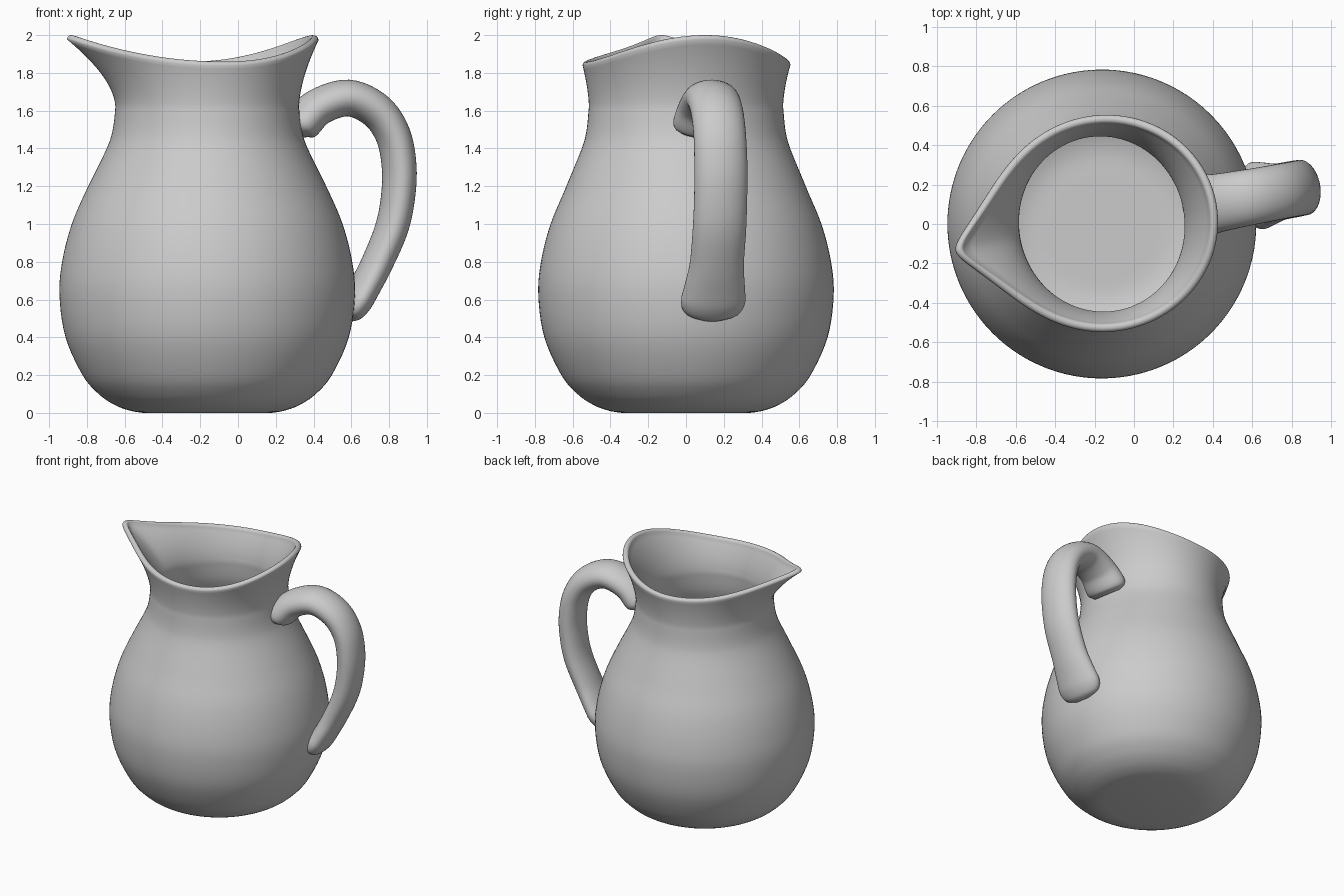
import bpy, bmesh
from math import sin, cos, pi, radians, exp, sqrt

if "Cube" in bpy.data.objects:
    bpy.data.objects.remove(bpy.data.objects["Cube"])

SEG = 144
NECK_Z = 1.62
LIP = 0.022
WALL = 0.068


def spline(pts, n):
    """Catmull-Rom curve through points of any dimension."""
    p = [pts[0]] + pts + [pts[-1]]
    out = []
    for i in range(1, len(p) - 2):
        for k in range(n):
            t = k / n
            out.append(tuple(0.5 * (2 * b + (c - a) * t + (2 * a - 5 * b + 4 * c - d) * t ** 2
                                    + (3 * b - a - 3 * c + d) * t ** 3)
                             for a, b, c, d in zip(*p[i - 1:i + 3])))
    return out + [tuple(pts[-1])]


def skin(name, rings):
    """Join closed rings of points into a smooth capped surface."""
    bm = bmesh.new()
    rows = [[bm.verts.new(co) for co in ring] for ring in rings]
    for r0, r1 in zip(rows, rows[1:]):
        n = len(r0)
        for i in range(n):
            j = (i + 1) % n
            bm.faces.new((r0[i], r0[j], r1[j], r1[i]))
    bm.faces.new(rows[0])
    bm.faces.new(rows[-1])
    bmesh.ops.recalc_face_normals(bm, faces=bm.faces)
    me = bpy.data.meshes.new(name)
    bm.to_mesh(me)
    bm.free()
    me.polygons.foreach_set("use_smooth", [True] * len(me.polygons))
    ob = bpy.data.objects.new(name, me)
    bpy.context.collection.objects.link(ob)
    # the spout and handle axis is turned slightly from the x axis
    ob.location = (-0.163, 0, 0)
    ob.rotation_euler = (0, 0, radians(10.3))
    return ob


# Angles from the spout, denser near its tip
angles = [u - 0.55 * sin(u) for u in (2 * pi * i / SEG for i in range(SEG))]


def neck_scale(phi, z):
    e = min(max((z - 1.1) / 0.5, 0), 1)
    return 1 - 0.03 * e * e * (3 - 2 * e) * cos(2 * phi)


def rim(phi):
    """Radius and height of the pouring rim."""
    a = min(phi, 2 * pi - phi)
    r = 0.542 + 0.048 * ((1 - cos(a)) / 2) ** 3
    r += 0.212 * exp(-(sqrt(a * a + 0.0036) - 0.06) / 0.29)
    d = abs(r * cos(a)) / (0.754 if a < pi / 2 else 0.59)
    return r, 1.86 + 0.14 * d ** 2.2


def ring(fn):
    out = []
    for phi in angles:
        r, z = fn(phi)
        out.append((-r * cos(phi), -r * sin(phi), z))
    return out


def lathe_ring(r, z):
    return ring(lambda phi: (r * neck_scale(phi, z), z))


def flare_ring(t, inset, rim_inset):
    def fn(phi):
        R, Z = rim(phi)
        rn = 0.50 * neck_scale(phi, NECK_Z) - inset
        return (rn + (R - rim_inset - rn) * t ** 1.65,
                NECK_Z + (Z - LIP - NECK_Z) * t)
    return ring(fn)


def lip_ring(a):
    def fn(phi):
        R, Z = rim(phi)
        return R - LIP + LIP * cos(a), Z - LIP + LIP * sin(a)
    return ring(fn)


# Jug body: outer wall, flared neck, rounded lip, inner wall
outer = spline([(0.34, 0), (0.41, 0.012), (0.49, 0.042), (0.575, 0.10), (0.66, 0.2),
                (0.75, 0.4), (0.782, 0.62), (0.768, 0.8), (0.717, 1.0), (0.632, 1.2),
                (0.542, 1.4), (0.513, 1.5), (0.50, NECK_Z)], 5)
inner = spline([(0.50 - WALL, NECK_Z), (0.445, 1.5), (0.475, 1.4), (0.562, 1.2),
                (0.648, 1.0), (0.70, 0.8), (0.715, 0.62), (0.683, 0.4), (0.595, 0.22),
                (0.5, 0.12), (0.38, 0.075), (0.25, 0.07)], 4)
rings = [lathe_ring(r, z) for r, z in outer]
rings += [flare_ring(i / 12, 0, 0) for i in range(1, 13)]
rings += [lip_ring(pi * i / 8) for i in range(1, 8)]
rings += [flare_ring(i / 12, WALL, 2 * LIP) for i in range(12, 0, -1)]
rings += [lathe_ring(r, z) for r, z in inner]
skin("jug_body", rings)

# Handle: path of (distance, height, half width, half thickness)
path = spline([(0.475, 1.49, 0.12, 0.06), (0.505, 1.53, 0.16, 0.10), (0.60, 1.62, 0.148, 0.098),
               (0.76, 1.667, 0.142, 0.097), (0.91, 1.60, 0.14, 0.095), (1.0, 1.47, 0.14, 0.092),
               (1.033, 1.3, 0.142, 0.09), (1.025, 1.13, 0.142, 0.088), (0.99, 0.97, 0.143, 0.086),
               (0.913, 0.79, 0.145, 0.082), (0.85, 0.67, 0.162, 0.08), (0.80, 0.585, 0.172, 0.08),
               (0.77, 0.525, 0.14, 0.06), (0.755, 0.495, 0.06, 0.025)], 6)
rings = []
for i, (s, z, b, a) in enumerate(path):
    p, q = path[max(i - 1, 0)], path[min(i + 1, len(path) - 1)]
    ds, dz = q[0] - p[0], q[1] - p[1]
    length = sqrt(ds * ds + dz * dz)
    ns, nz = -dz / length, ds / length
    rings.append([(s + ns * a * cos(v), b * sin(v), z + nz * a * cos(v))
                  for v in (2 * pi * k / 40 for k in range(40))])
skin("handle", rings)
